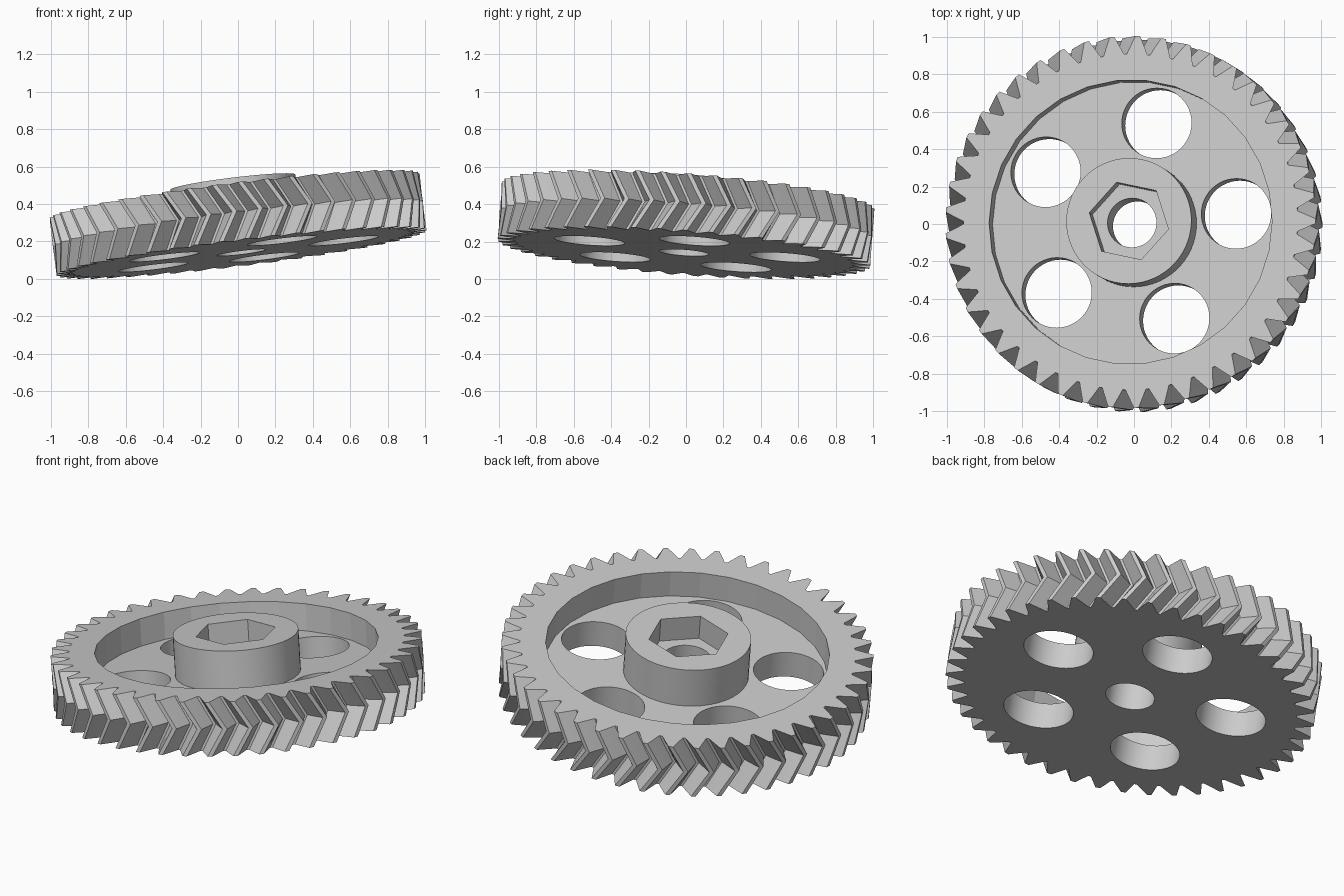
import bpy
import bmesh
from math import sin, cos, pi, tau, radians
from mathutils import Matrix, Vector

cube = bpy.data.objects.get("Cube")
if cube:
    bpy.data.objects.remove(cube, do_unlink=True)

TEETH = 45
HALF = 0.153          # half of the rim thickness
BOSS_TOP = HALF + 0.075
HELIX = 0.09          # twist of the chevron teeth at mid height

grey = bpy.data.materials.new("plain_grey")
grey.use_nodes = True
colour = (0.6, 0.6, 0.6, 1)
grey.diffuse_color = colour
grey.node_tree.nodes["Principled BSDF"].inputs["Base Color"].default_value = colour


def loft(name, rings):
    """Closed solid from stacked rings of points with equal counts."""
    bm = bmesh.new()
    loops = [[bm.verts.new(p) for p in ring] for ring in rings]
    bm.faces.new(loops[0][::-1])
    bm.faces.new(loops[-1])
    for low, high in zip(loops, loops[1:]):
        for i in range(len(low)):
            j = (i + 1) % len(low)
            bm.faces.new((low[i], low[j], high[j], high[i]))
    mesh = bpy.data.meshes.new(name)
    bm.to_mesh(mesh)
    bm.free()
    obj = bpy.data.objects.new(name, mesh)
    bpy.context.collection.objects.link(obj)
    mesh.materials.append(grey)
    return obj


def prism(name, radius, z0, z1, sides, centre=(0, 0), turn=0.0):
    def ring(z):
        return [(centre[0] + radius * cos(turn + tau * i / sides),
                 centre[1] + radius * sin(turn + tau * i / sides), z)
                for i in range(sides)]
    return loft(name, [ring(z0), ring(z1)])


def combine(target, tool, operation):
    tool.hide_render = True
    mod = target.modifiers.new(tool.name, 'BOOLEAN')
    mod.operation = operation
    mod.solver = 'EXACT'
    mod.object = tool
    bpy.context.view_layer.objects.active = target
    bpy.ops.object.modifier_apply(modifier=mod.name)
    bpy.data.objects.remove(tool, do_unlink=True)


# Toothed body: one tooth profile repeated, twisted at mid height
TOOTH = [(-0.44, 0.9), (-0.27, 0.945), (-0.09, 0.997),
         (0.09, 0.997), (0.27, 0.945), (0.44, 0.9)]


def tooth_ring(z, twist):
    points = []
    for t in range(TEETH):
        for offset, r in TOOTH:
            a = tau * (t + offset) / TEETH + twist
            points.append((r * cos(a), r * sin(a), z))
    return points


gear = loft("herringbone_gear", [tooth_ring(-HALF, 0),
                                 tooth_ring(0, HELIX),
                                 tooth_ring(HALF, 0)])

# Dished web with a raised hub
combine(gear, prism("recess", 0.762, 0, 1, 30), 'DIFFERENCE')
combine(gear, prism("hub", 0.337, -0.08, BOSS_TOP, 60), 'UNION')

# Five round lightening holes
for i in range(5):
    a = radians(5.5 + 72 * i)
    hole = prism("web_hole", 0.188, -1, 1, 48, (0.553 * cos(a), 0.553 * sin(a)))
    combine(gear, hole, 'DIFFERENCE')

# Shaft bore and hexagonal nut pocket
combine(gear, prism("bore", 0.132, -1, 1, 40), 'DIFFERENCE')
combine(gear, prism("nut_pocket", 0.218, BOSS_TOP - 0.14, 1, 6,
                    turn=radians(-12)), 'DIFFERENCE')

# Lean the gear and rest it on the ground
axis = Vector((-0.122, 0.073, 1)).normalized()
tilt = Vector((0, 0, 1)).rotation_difference(axis).to_matrix().to_4x4()
gear.data.transform(tilt)
lowest = min(v.co.z for v in gear.data.vertices)
gear.data.transform(Matrix.Translation((0, 0, -lowest)))

# Smooth the round walls, keep teeth and rims crisp
bpy.ops.object.select_all(action='DESELECT')
gear.select_set(True)
bpy.context.view_layer.objects.active = gear
bpy.ops.object.shade_smooth_by_angle(angle=radians(10))
